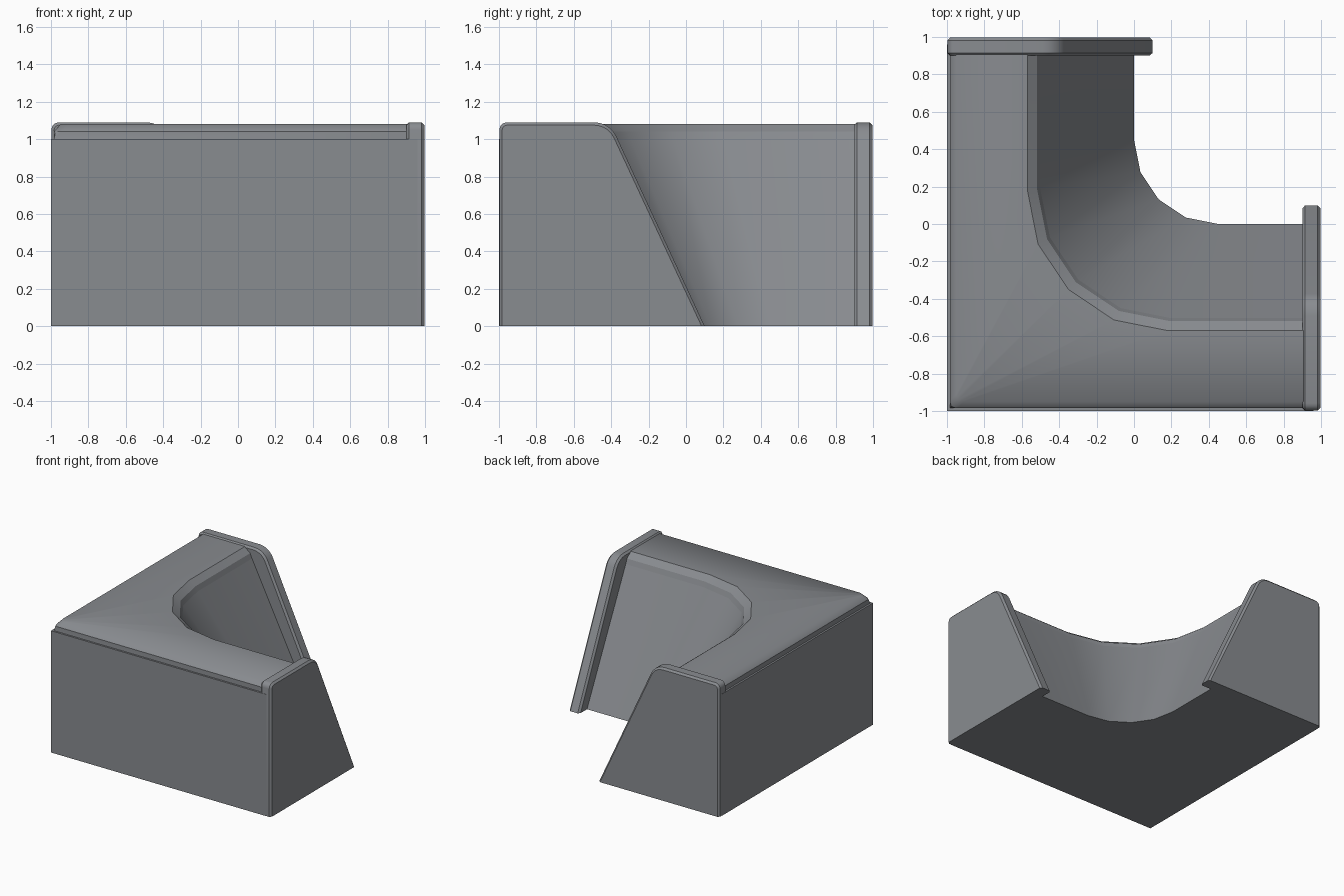
import bpy, bmesh, math

cube = bpy.data.objects.get("Cube")
if cube:
    bpy.data.objects.remove(cube, do_unlink=True)

grey = bpy.data.materials.new("slate_grey")
grey.use_nodes = True
colour = (0.25, 0.262, 0.28, 1)
grey.diffuse_color = colour
grey.node_tree.nodes["Principled BSDF"].inputs["Base Color"].default_value = colour


def finish(name, bm):
    bmesh.ops.recalc_face_normals(bm, faces=bm.faces)
    mesh = bpy.data.meshes.new(name)
    bm.to_mesh(mesh)
    bm.free()
    mesh.materials.append(grey)
    obj = bpy.data.objects.new(name, mesh)
    bpy.context.collection.objects.link(obj)
    return obj


# Corner body: cross-section swept round an L-shaped path
# Each row: distance in from the outer wall, height, corner radius
rows = [(0, 0, 0), (0, 1.0, 0), (0.015, 1.0, 0), (0.015, 1.04, 0.04),
        (0.05, 1.08, 0.04), (0.43, 1.08, 0.75), (0.481, 1.04, 0.71),
        (0.497, 1.0, 0.7), (1.0, 0, 0.45)]
SMOOTH_ROWS = {4}
END, STEPS = 0.96, 4

bm = bmesh.new()
grid = []
for inset, z, radius in rows:
    edge = inset - 1
    centre = edge + radius
    path = [(edge, END)]
    for i in range(STEPS + 1):
        a = math.pi + i * math.pi / 2 / STEPS
        path.append((centre + radius * math.cos(a), centre + radius * math.sin(a)))
    path.append((END, edge))
    grid.append([bm.verts.new((x, y, z)) for x, y in path])

for r, row in enumerate(grid):
    following = grid[(r + 1) % len(grid)]
    for i in range(len(row) - 1):
        face = bm.faces.new((row[i], row[i + 1], following[i + 1], following[i]))
        face.smooth = True
for r, row in enumerate(grid):
    for a, b in zip(row, row[1:]):
        bm.edges.get((a, b)).smooth = r in SMOOTH_ROWS
for i in (0, -1):
    bm.faces.new([row[i] for row in grid])
bmesh.ops.remove_doubles(bm, verts=bm.verts, dist=0.0005)
# Keep the square outer corner and the ends crisp
for e in bm.edges:
    if len(e.link_faces) == 2:
        outer = all(abs(v.co.x - v.co.y) < 0.001 and v.co.x < -0.95 for v in e.verts)
        if outer or all(max(v.co.x, v.co.y) > END - 0.001 for v in e.verts):
            e.smooth = False
finish("corner_ramp_body", bm)


# End plates: rounded trapezium profile, extruded and bevelled
def arc(cx, cz, radius, start, stop, steps):
    angles = [math.radians(start + (stop - start) * i / steps) for i in range(steps + 1)]
    return [(cx + radius * math.cos(a), cz + radius * math.sin(a)) for a in angles]


profile = [(-0.998, 0)]
profile += arc(-0.958, 1.05, 0.04, 180, 90, 4)
profile += arc(-0.49, 0.96, 0.13, 90, 26, 5)
profile += [(0.1, 0)]


def end_plate(name, place):
    bm = bmesh.new()
    inner, outer = [[bm.verts.new(place(along, depth, z)) for along, z in profile]
                    for depth in (0.9, 0.997)]
    bm.faces.new(inner)
    bm.faces.new(outer)
    for i in range(len(inner)):
        j = (i + 1) % len(inner)
        bm.faces.new((inner[i], inner[j], outer[j], outer[i]))
    rims = []
    for loop in (inner, outer):
        rims += [bm.edges.get(pair) for pair in zip(loop, loop[1:])]
    bmesh.ops.recalc_face_normals(bm, faces=bm.faces)
    bmesh.ops.bevel(bm, geom=rims, offset=0.015, segments=1, affect='EDGES')
    obj = finish(name, bm)
    bpy.ops.object.select_all(action='DESELECT')
    obj.select_set(True)
    bpy.context.view_layer.objects.active = obj
    bpy.ops.object.shade_smooth_by_angle(angle=math.radians(30))


end_plate("left_end_plate", lambda along, depth, z: (depth, along, z))
end_plate("back_end_plate", lambda along, depth, z: (along, depth, z))
